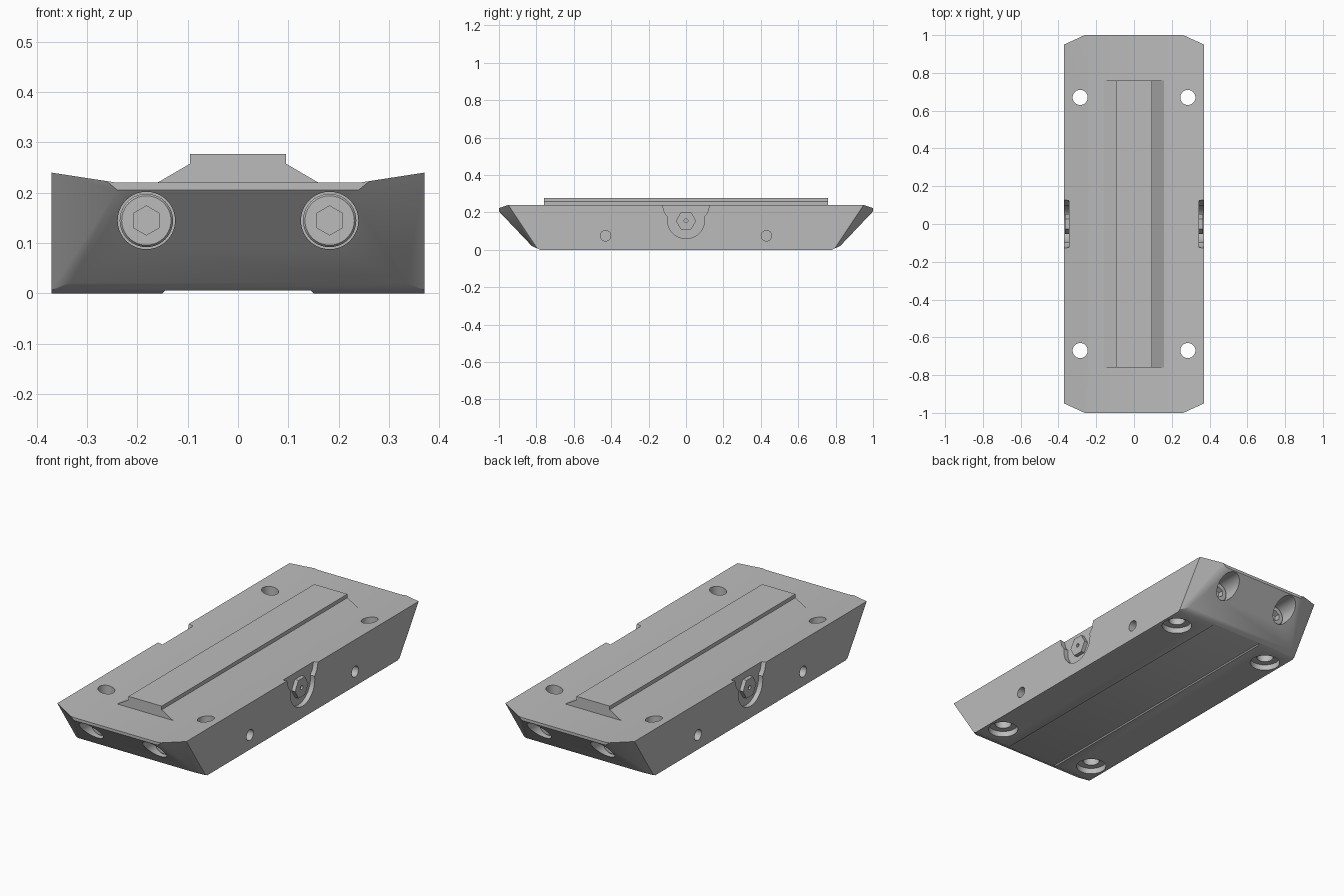
import bpy, bmesh
from math import radians, sin, cos
from mathutils import Matrix, Vector

cube = bpy.data.objects.get("Cube")
if cube:
    bpy.data.objects.remove(cube, do_unlink=True)

GREY = (0.5, 0.5, 0.5, 1)
grey = bpy.data.materials.new("machined_grey")
grey.use_nodes = True
grey.diffuse_color = GREY
grey.node_tree.nodes["Principled BSDF"].inputs["Base Color"].default_value = GREY


def prism(bm, pts, axis, a, b):
    """Extrude a 2D outline along x (points are y, z) or y (points are x, z)."""
    place = (lambda p: (a, *p)) if axis == "X" else (lambda p: (p[0], a, p[1]))
    face = bm.faces.new([bm.verts.new(place(p)) for p in pts])
    ext = bmesh.ops.extrude_face_region(bm, geom=[face])["geom"]
    move = Vector((b - a, 0, 0) if axis == "X" else (0, b - a, 0))
    bmesh.ops.translate(bm, vec=move, verts=[v for v in ext if isinstance(v, bmesh.types.BMVert)])


def cylinder(bm, start, axis, side, r, length, segs=40, r2=None):
    """Cylinder or cone running from start along the signed axis."""
    rot = {"X": Matrix.Rotation(radians(90 * side), 4, "Y"),
           "Y": Matrix.Rotation(radians(-90 * side), 4, "X"),
           "Z": Matrix.Identity(4)}[axis]
    mat = Matrix.Translation(start) @ rot @ Matrix.Translation((0, 0, length / 2))
    bmesh.ops.create_cone(bm, cap_ends=True, segments=segs, radius1=r,
                          radius2=r if r2 is None else r2, depth=length, matrix=mat)


def finish(bm, name):
    bmesh.ops.recalc_face_normals(bm, faces=bm.faces[:])
    mesh = bpy.data.meshes.new(name)
    bm.to_mesh(mesh)
    bm.free()
    mesh.materials.append(grey)
    obj = bpy.data.objects.new(name, mesh)
    bpy.context.collection.objects.link(obj)
    return obj


def activate(obj):
    bpy.ops.object.select_all(action="DESELECT")
    obj.select_set(True)
    bpy.context.view_layer.objects.active = obj


def smooth(obj):
    activate(obj)
    bpy.ops.object.shade_smooth_by_angle(angle=radians(30))


def carve(obj, cutter):
    mod = obj.modifiers.new("carve", "BOOLEAN")
    mod.object, mod.operation, mod.solver = cutter, "DIFFERENCE", "EXACT"
    activate(obj)
    bpy.ops.object.modifier_apply(modifier=mod.name)
    bpy.data.objects.remove(cutter, do_unlink=True)


def mirrored(half):
    return half + [(-x, z) for x, z in reversed(half)]


def slice_off(bm, point, normal):
    geom = bm.verts[:] + bm.edges[:] + bm.faces[:]
    cut = bmesh.ops.bisect_plane(bm, geom=geom, dist=1e-5, plane_co=point,
                                 plane_no=normal, clear_outer=True)["geom_cut"]
    bmesh.ops.edgenet_fill(bm, edges=[e for e in cut if isinstance(e, bmesh.types.BMEdge)])


SIDES = (-1, 1)

# Base plate: dished top, shallow groove underneath, undercut ends and corners
bm = bmesh.new()
prism(bm, mirrored([(0.145, 0.006), (0.15, 0), (0.37, 0), (0.37, 0.24), (0.24, 0.22)]), "Y", -1, 1)
for sy in SIDES:
    slice_off(bm, (0, 0.805 * sy, 0), (0, sy, -0.95))
    slice_off(bm, (0, 0.78 * sy, 0), (0, sy, -2.14))
    for sx in SIDES:
        slice_off(bm, (0.37 * sx, 0.79 * sy, 0), (0.56 * sx, sy, -0.667))
base_plate = finish(bm, "base_plate")

# Cutters for mounting holes, bolt bores, side holes and side notches
bm = bmesh.new()
arc = [(0.1 * cos(radians(t)), 0.16 + 0.1 * sin(radians(t))) for t in range(-80, 11, 10)]
notch = mirrored([(0, 0.06)] + arc + [(0.115, 0.2), (0.135, 0.27)])[:-1]
for sx in SIDES:
    prism(bm, notch, "X", 0.345 * sx, 0.4 * sx)
    for sy in SIDES:
        cylinder(bm, (0.285 * sx, 0.67 * sy, 0.01), "Z", 1, 0.04, 0.3)
        cylinder(bm, (0.182 * sx, 0.8 * sy, 0.145), "Y", sy, 0.057, 0.3)
        cylinder(bm, (0.31 * sx, 0.43 * sy, 0.075), "X", sx, 0.028, 0.1, 24)
carve(base_plate, finish(bm, "hole_cutter"))
bm = bmesh.new()
for sx in SIDES:
    for sy in SIDES:
        cylinder(bm, (0.285 * sx, 0.67 * sy, -0.05), "Z", 1, 0.073, 0.08)
carve(base_plate, finish(bm, "counterbore_cutter"))
smooth(base_plate)

# Raised centre rail with sloped shoulders
bm = bmesh.new()
prism(bm, mirrored([(0.16, 0.215), (0.16, 0.22), (0.095, 0.258), (0.095, 0.277)]), "Y", -0.76, 0.76)
finish(bm, "centre_rail")

# Socket head bolts in both ends
for sy, end in zip(SIDES, ("front", "back")):
    for sx, hand in zip(SIDES, ("right", "left")):
        bm = bmesh.new()
        cylinder(bm, (0.182 * sx, 0.8 * sy, 0.145), "Y", sy, 0.053, 0.065)
        cylinder(bm, (0.182 * sx, 0.865 * sy, 0.145), "Y", sy, 0.053, 0.005, r2=0.049)
        bmesh.ops.remove_doubles(bm, verts=bm.verts[:], dist=1e-4)
        inner = [f for f in bm.faces if len(f.verts) > 4 and abs(abs(f.calc_center_median().y) - 0.865) < 0.001]
        bmesh.ops.delete(bm, geom=inner, context="FACES_ONLY")
        bolt = finish(bm, f"{end}_{hand}_bolt")
        bm = bmesh.new()
        cylinder(bm, (0.182 * sx, 0.84 * sy, 0.145), "Y", sy, 0.029, 0.06, 6)
        carve(bolt, finish(bm, "socket_cutter"))
        smooth(bolt)

# Hexagonal side screws with a small centre hole
for sx, hand in zip(SIDES, ("right", "left")):
    bm = bmesh.new()
    cylinder(bm, (0.335 * sx, 0, 0.155), "X", sx, 0.054, 0.03, 6)
    screw = finish(bm, f"{hand}_side_screw")
    bm = bmesh.new()
    cylinder(bm, (0.355 * sx, 0, 0.155), "X", sx, 0.01, 0.05, 16)
    carve(screw, finish(bm, "centre_cutter"))
    smooth(screw)
